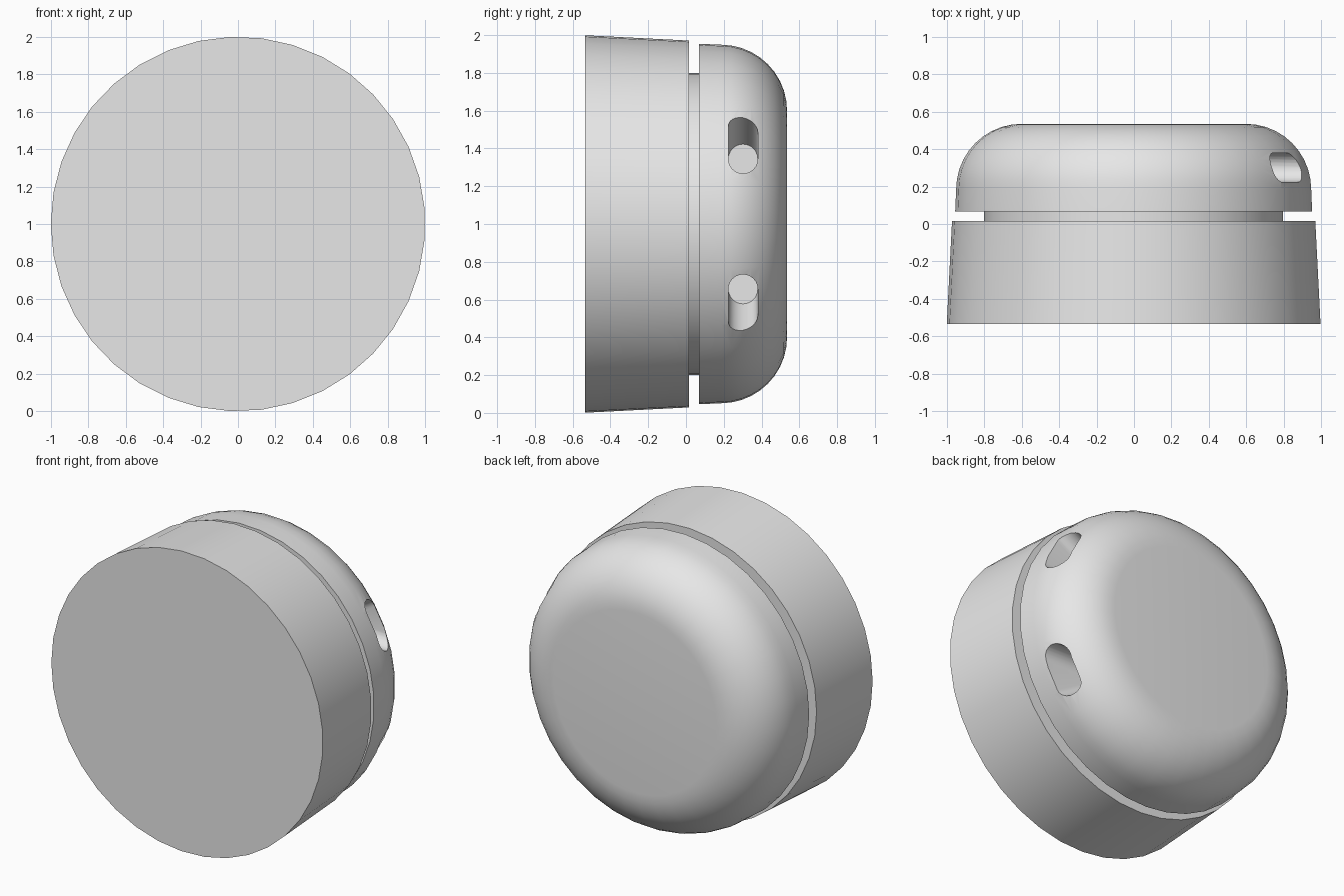
import bpy, bmesh, math
from mathutils import Vector

SIDES = 37
old = bpy.data.objects.get("Cube")
if old:
    bpy.data.objects.remove(old, do_unlink=True)

grey = bpy.data.materials.new("plain grey")
grey.use_nodes = True
grey.diffuse_color = (0.8, 0.8, 0.8, 1)
grey.node_tree.nodes["Principled BSDF"].inputs["Base Color"].default_value = (0.8, 0.8, 0.8, 1)


def finish(name, bm):
    bmesh.ops.recalc_face_normals(bm, faces=bm.faces[:])
    mesh = bpy.data.meshes.new(name)
    bm.to_mesh(mesh)
    bm.free()
    mesh.materials.append(grey)
    obj = bpy.data.objects.new(name, mesh)
    bpy.context.collection.objects.link(obj)
    return obj


def smooth(obj, degrees):
    bpy.ops.object.select_all(action="DESELECT")
    obj.select_set(True)
    bpy.context.view_layer.objects.active = obj
    bpy.ops.object.shade_smooth_by_angle(angle=math.radians(degrees))


def turned(name, profile):
    """Closed solid turned about the y axis from (radius, y) points."""
    bm = bmesh.new()
    rings = []
    for r, y in profile:
        angles = [math.pi + math.tau * i / SIDES for i in range(SIDES)]
        rings.append([bm.verts.new((r * math.cos(a), y, 1 + r * math.sin(a))) for a in angles])
    for a, b in zip(rings, rings[1:]):
        for i in range(SIDES):
            j = (i + 1) % SIDES
            bm.faces.new((a[i], a[j], b[j], b[i]))
    bm.faces.new(rings[0])
    bm.faces.new(rings[-1])
    return finish(name, bm)


# Tapered base and the narrow neck behind it
base = turned("base", [(1.0, -0.535), (0.972, 0.015)])
neck = turned("neck", [(0.80, 0.0), (0.80, 0.08)])

# Rounded cap
round_edge = [(0.60 + 0.35 * math.cos(t), 0.185 + 0.35 * math.sin(t))
              for t in (math.pi / 2 * i / 10 for i in range(11))]
cap = turned("cap", [(0.955, 0.068)] + round_edge)

# Two flared strap holes, mirrored above and below the middle
for side, label in ((1, "upper"), (-1, "lower")):
    bm = bmesh.new()
    for x, offset in ((0.50, 0.345), (1.05, 0.345), (1.05, 0.67)):
        for i in range(24):
            a = math.tau * i / 24
            bm.verts.new(Vector((x, 0.302 + 0.078 * math.cos(a),
                                 1 + side * (offset + 0.078 * math.sin(a)))))
    hull = bmesh.ops.convex_hull(bm, input=bm.verts[:])
    spare = [v for v in set(hull["geom_interior"] + hull["geom_unused"])
             if isinstance(v, bmesh.types.BMVert)]
    bmesh.ops.delete(bm, geom=spare, context="VERTS")
    cutter = finish(label + "_hole_cutter", bm)
    cutter.hide_render = True
    cutter.display_type = "WIRE"
    cut = cap.modifiers.new(label + " hole", "BOOLEAN")
    cut.object = cutter
    cut.operation = "DIFFERENCE"
    cut.solver = "EXACT"
    bpy.context.view_layer.objects.active = cap
    bpy.ops.object.modifier_apply(modifier=cut.name)
    bpy.data.objects.remove(cutter, do_unlink=True)

for part in (base, neck, cap):
    smooth(part, 30)
